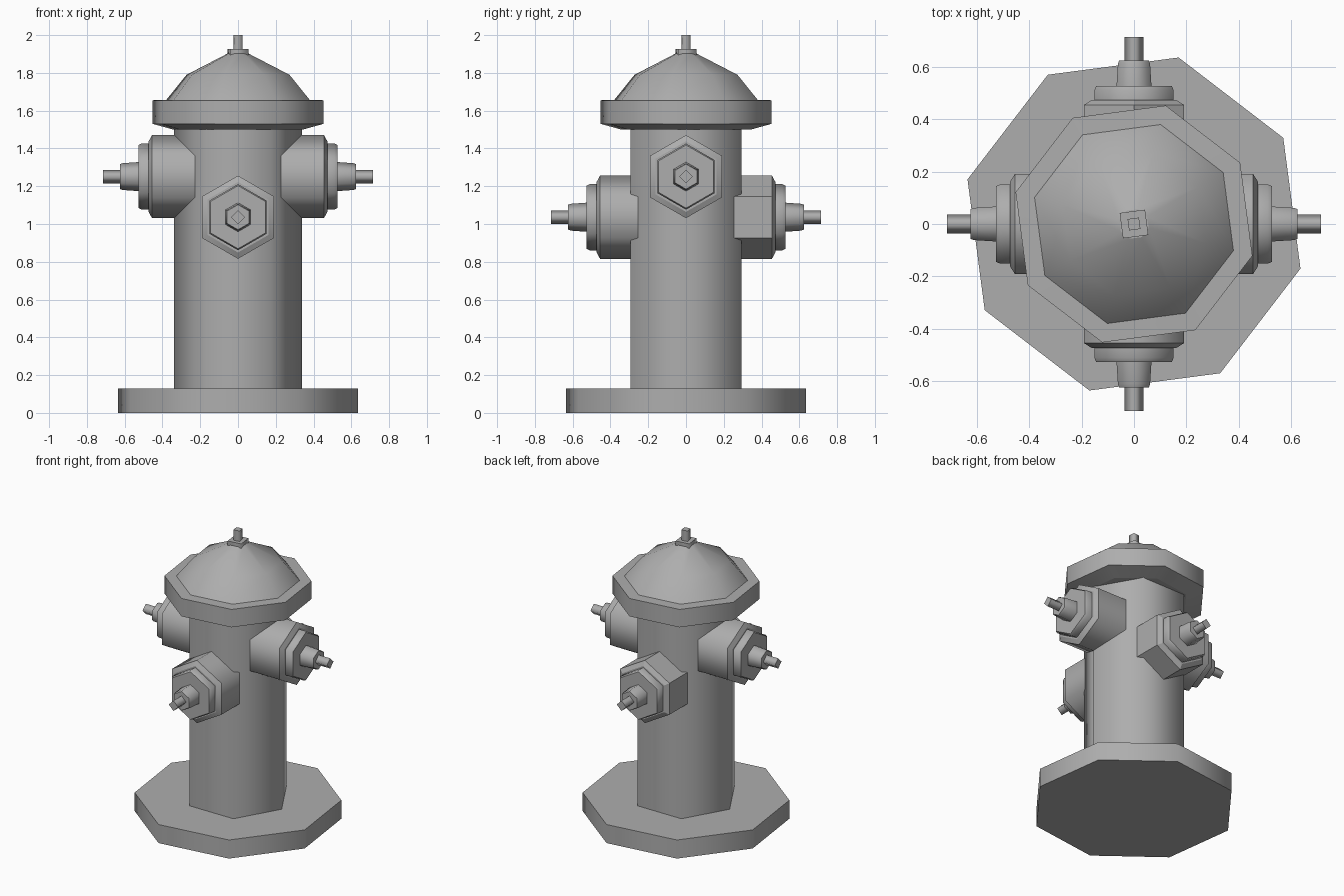
import bpy, bmesh
from math import cos, sin, radians
from mathutils import Matrix, Vector

if "Cube" in bpy.data.objects:
    bpy.data.objects.remove(bpy.data.objects["Cube"])

# Dark grey paint
paint = bpy.data.materials.new("dark_grey")
paint.diffuse_color = (0.42, 0.42, 0.42, 1)
paint.use_nodes = True
paint.node_tree.nodes["Principled BSDF"].inputs["Base Color"].default_value = paint.diffuse_color


def lathe(name, profile, sides, phase=0.0, matrix=None, smooth=True):
    """Closed n-sided turning of (radius, height) points: round shading, crisp steps."""
    bm = bmesh.new()
    rings = []
    for r, h in profile:
        angles = [radians(phase + 360 * i / sides) for i in range(sides)]
        rings.append([bm.verts.new((r * cos(a), r * sin(a), h)) for a in angles])
    for low, high in zip(rings, rings[1:]):
        for i in range(sides):
            j = (i + 1) % sides
            bm.faces.new((low[i], low[j], high[j], high[i])).smooth = smooth
    bm.faces.new(rings[0][::-1])
    bm.faces.new(rings[-1])
    bm.normal_update()
    for ring in rings:
        for i in range(sides):
            e = bm.edges.get((ring[i], ring[(i + 1) % sides]))
            e.smooth = e.calc_face_angle() < radians(32)
    if matrix is not None:
        bm.transform(matrix)
    mesh = bpy.data.meshes.new(name)
    bm.to_mesh(mesh)
    bm.free()
    mesh.materials.append(paint)
    obj = bpy.data.objects.new(name, mesh)
    bpy.context.collection.objects.link(obj)
    return obj


def outlet(name, direction, height, smooth=True):
    """Hexagonal side outlet with a stepped cap and a square nut."""
    d, up = Vector(direction), Vector((0, 0, 1))
    m = Matrix((up, d.cross(up), d)).transposed().to_4x4()
    m.translation = (0, 0, height)
    lathe(name + "_barrel", [(0.22, 0.19), (0.22, 0.455), (0.187, 0.473)], 6, 0, m, smooth)
    lathe(name + "_cap", [(0.175, 0.465), (0.175, 0.51), (0.167, 0.526),
                          (0.077, 0.526), (0.071, 0.61), (0.066, 0.624)], 6, 0, m)
    lathe(name + "_nut", [(0.036, 0.61), (0.036, 0.714)], 4, 0, m)


# Foot plate and barrel
lathe("base_plate", [(0.658, 0.0), (0.658, 0.13)], 8, 30)
lathe("barrel", [(0.338, 0.12), (0.338, 1.51)], 6, 0)

# Bonnet: overhanging rim and dome
lathe("bonnet", [(0.352, 1.499), (0.468, 1.53), (0.468, 1.655),
                 (0.393, 1.657), (0.282, 1.79), (0.058, 1.902)], 8, 30)

# Operating nut on top
lathe("top_nut_base", [(0.069, 1.895), (0.069, 1.927)], 4, 52.5)
lathe("top_nut", [(0.031, 1.92), (0.031, 2.0)], 4, 52.5)

# Side outlets sit higher than the front and back ones
outlet("right_outlet", (1, 0, 0), 1.251)
outlet("left_outlet", (-1, 0, 0), 1.251)
outlet("front_outlet", (0, -1, 0), 1.036)
outlet("back_outlet", (0, 1, 0), 1.036, smooth=False)
